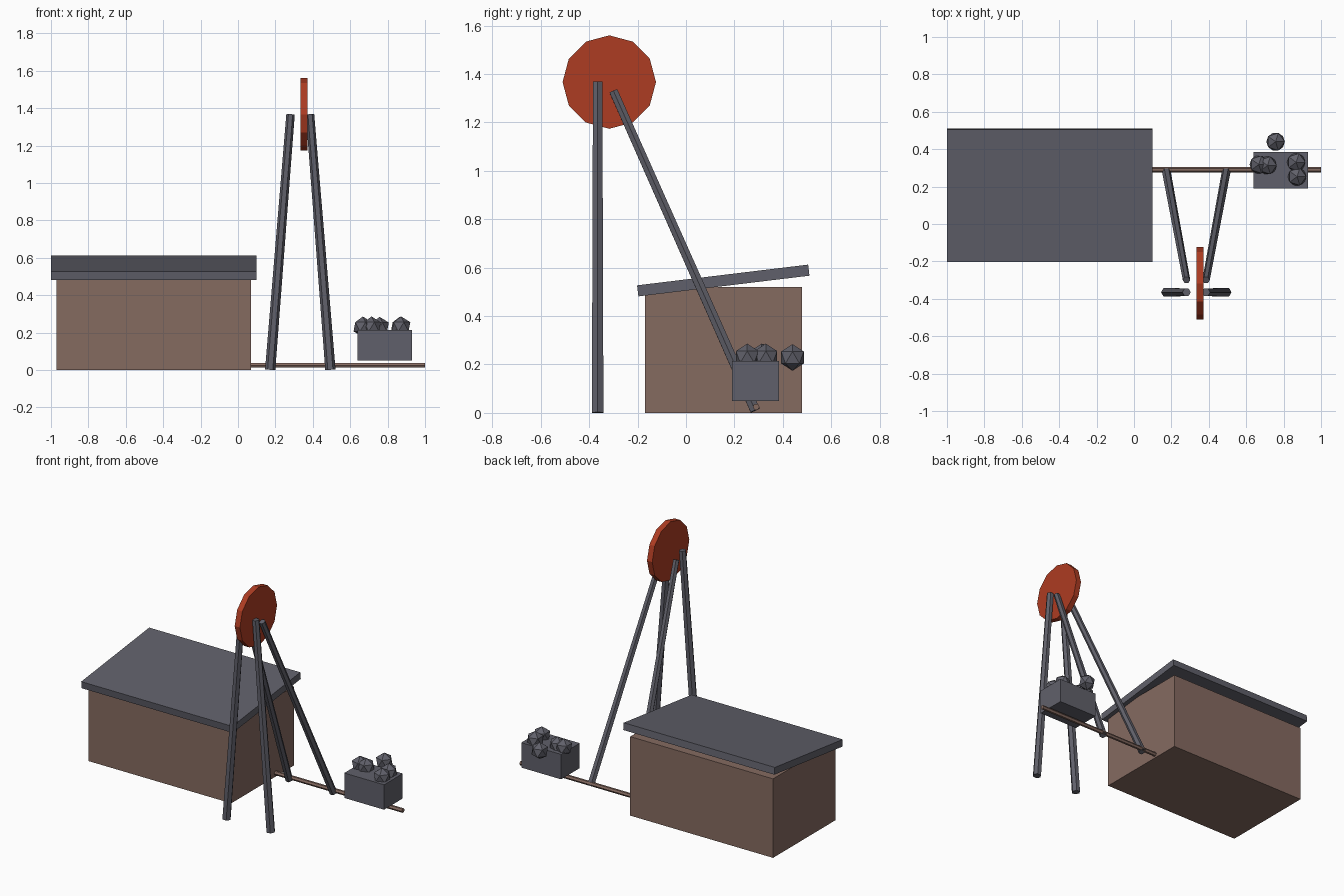
import bpy, bmesh, math
from mathutils import Vector, Matrix

if "Cube" in bpy.data.objects:
    bpy.data.objects.remove(bpy.data.objects["Cube"])


def material(name, rgb):
    m = bpy.data.materials.new(name)
    m.diffuse_color = (*rgb, 1)
    m.use_nodes = True
    m.node_tree.nodes["Principled BSDF"].inputs["Base Color"].default_value = m.diffuse_color
    return m


BROWN = material("brown", (0.235, 0.145, 0.118))
GREY = material("slate grey", (0.118, 0.118, 0.145))
RED = material("rust red", (0.42, 0.045, 0.016))


def finish(name, bm, mat, matrix=Matrix()):
    mesh = bpy.data.meshes.new(name)
    bm.to_mesh(mesh)
    bm.free()
    mesh.materials.append(mat)
    obj = bpy.data.objects.new(name, mesh)
    obj.matrix_world = matrix
    bpy.context.collection.objects.link(obj)
    return obj


def box(name, centre, size, mat, tilt=0):
    bm = bmesh.new()
    bmesh.ops.create_cube(bm, size=1, matrix=Matrix.Diagonal((*size, 1)))
    return finish(name, bm, mat, Matrix.Translation(centre) @ Matrix.Rotation(tilt, 4, 'X'))


def rod(name, start, end, r1, r2, sides, mat, spin=0):
    a, b = Vector(start), Vector(end)
    d = b - a
    bm = bmesh.new()
    bmesh.ops.create_cone(bm, cap_ends=True, segments=sides, radius1=r1, radius2=r2, depth=d.length)
    turn = Vector((0, 0, 1)).rotation_difference(d).to_matrix().to_4x4()
    return finish(name, bm, mat,
                  Matrix.Translation((a + b) / 2) @ turn @ Matrix.Rotation(spin, 4, 'Z'))


# Shed with a sloping slab roof
box("shed_walls", (-0.45, 0.155, 0.26), (1.04, 0.65, 0.52), BROWN)
box("shed_roof", (-0.45, 0.154, 0.547), (1.10, 0.712, 0.046), GREY, math.radians(6.9))

# Winding wheel
rod("winding_wheel", (0.333, -0.317, 1.367), (0.371, -0.317, 1.367), 0.193, 0.193, 12, RED)

# Headframe legs, mirrored about the frame centre
for side, label in ((-1, "left"), (1, "right")):
    foot, head = 0.333 + side * 0.161, 0.333 + side * 0.052
    rod("front_leg_" + label, (foot, -0.365, 0.001), (head, -0.365, 1.368),
        0.0275, 0.0225, 6, GREY, math.pi / 2)
    rod("back_leg_" + label, (foot, 0.286, 0.01), (head, -0.30, 1.33),
        0.0235, 0.02, 6, GREY, math.pi / 2)

# Rail and ore cart
rod("rail", (0.0, 0.29, 0.025), (1.0, 0.29, 0.025), 0.014, 0.014, 6, BROWN)
box("ore_cart", (0.785, 0.288, 0.132), (0.29, 0.194, 0.164), GREY)

# Ore lumps
LUMPS = [(0.757, 0.44, 0.229), (0.667, 0.318, 0.231), (0.714, 0.313, 0.231),
         (0.867, 0.33, 0.231), (0.872, 0.253, 0.231)]
for i, p in enumerate(LUMPS):
    bm = bmesh.new()
    bmesh.ops.create_icosphere(bm, subdivisions=1, radius=0.055)
    finish(f"ore_lump_{i + 1}", bm, GREY, Matrix.Translation(p))
